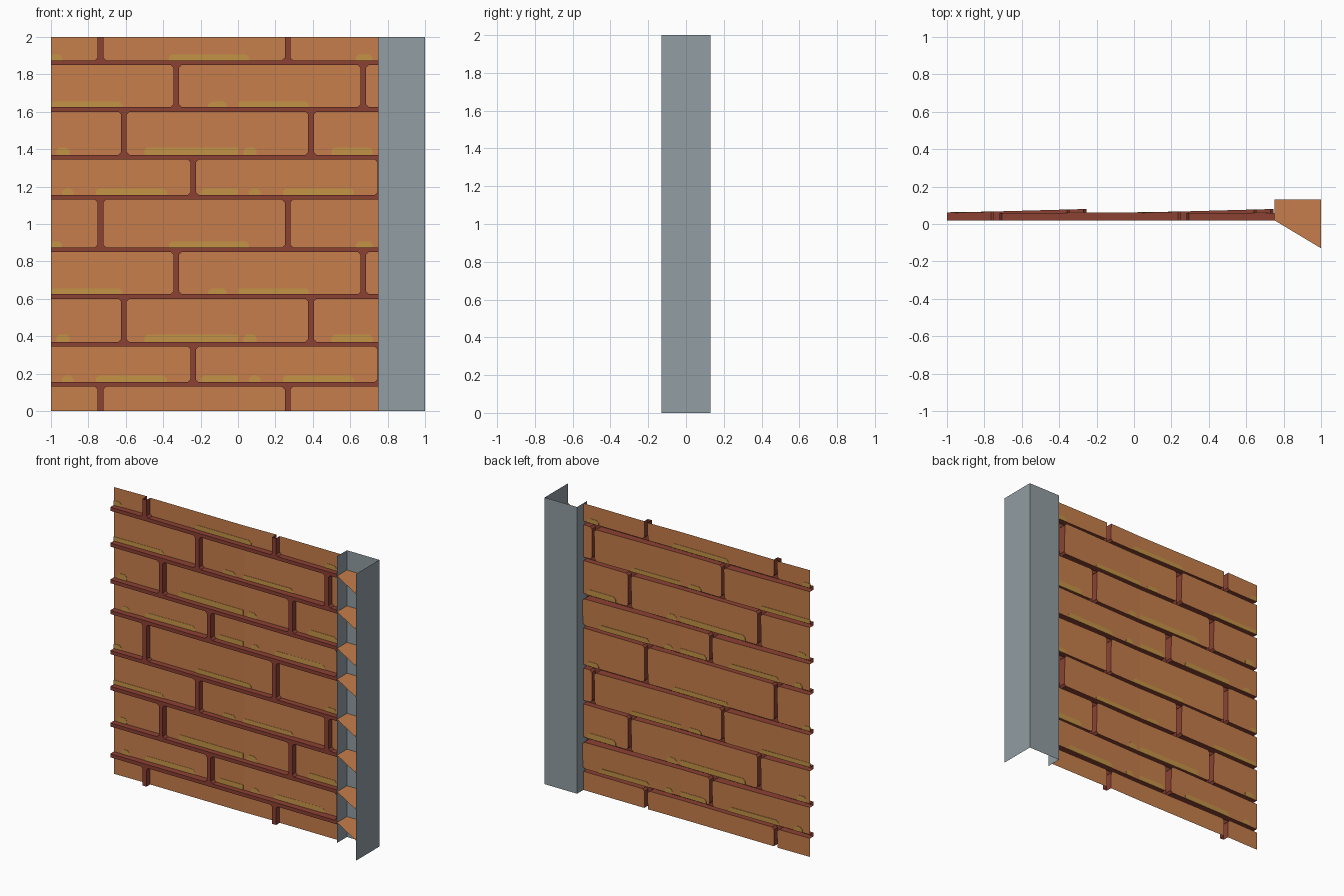
import bpy, bmesh

if "Cube" in bpy.data.objects:
    bpy.data.objects.remove(bpy.data.objects["Cube"])

FRONT, BACK, RIGHT = 0.02, 0.06, 0.75      # mortar front plane, brick plane, wall end


def material(name, rgb):
    m = bpy.data.materials.new(name)
    m.diffuse_color = (*rgb, 1)
    m.use_nodes = True
    m.node_tree.nodes["Principled BSDF"].inputs["Base Color"].default_value = m.diffuse_color
    return m


brick_mat = material("brick orange", (0.565, 0.208, 0.07))
mortar_mat = material("mortar red", (0.262, 0.053, 0.034))
patch_mat = material("worn yellow", (0.55, 0.295, 0.061))
steel_mat = material("steel grey", (0.283, 0.337, 0.366))


def face(bm, pts):
    return bm.faces.new([bm.verts.new(p) for p in pts])


def finish(bm, name, mat):
    bmesh.ops.remove_doubles(bm, verts=bm.verts, dist=1e-5)
    me = bpy.data.meshes.new(name)
    bm.to_mesh(me)
    bm.free()
    me.materials.append(mat)
    ob = bpy.data.objects.new(name, me)
    bpy.context.collection.objects.link(ob)


# One course per line: bottom, top, joint left, joint right, patch height, patches
COURSES = [
    (0.155, 0.345, 0.745, 0.775, 0.035, [(0.06, 0.12), (0.24, 0.62), (0.80, 1.0)]),
    (0.370, 0.600, 0.375, 0.405, 0.040, [(0.03, 0.10), (0.50, 1.0)]),
    (0.625, 0.850, 0.655, 0.685, 0.030, [(0.0, 0.38), (0.84, 0.94)]),
    (0.875, 1.130, 0.250, 0.280, 0.032, [(0.0, 0.06), (0.63, 1.0)]),
]
ROWS = [(z0, z1) for z0, z1 in ((0.13, 0.155), (0.345, 0.37), (0.60, 0.625), (0.85, 0.875))]

bricks, mortar, patches = bmesh.new(), bmesh.new(), bmesh.new()


def strip(x0, x1, z0, z1):
    face(mortar, [(x0, FRONT, z0), (x1, FRONT, z0), (x1, FRONT, z1), (x0, FRONT, z1)])


def add_brick(x0, x1, z0, z1, round_left, round_right, depth):
    """Recessed brick face, mortar walls round it and clipped corners."""
    c = 0.014
    lo, hi = z0 > 0.001, z1 < 1.999
    corners = [(x0, z0, round_left and lo, (0, c), (c, 0)),
               (x1, z0, round_right and lo, (-c, 0), (0, c)),
               (x1, z1, round_right and hi, (0, -c), (-c, 0)),
               (x0, z1, round_left and hi, (c, 0), (0, -c))]
    out = []
    for x, z, cut, a, b in corners:
        if cut:
            pa, pb = (x + a[0], z + a[1]), (x + b[0], z + b[1])
            out += [pa, pb]
            face(mortar, [(pa[0], FRONT, pa[1]), (x, FRONT, z), (pb[0], FRONT, pb[1])])
        else:
            out.append((x, z))
    face(bricks, [(x, depth(x, z), z) for x, z in out])
    for p, q in zip(out, out[1:] + out[:1]):
        open_edge = ((p[0] == q[0] == x0 and not round_left) or
                     (p[0] == q[0] == x1 and not round_right) or
                     (p[1] == q[1] == z0 and not lo) or (p[1] == q[1] == z1 and not hi))
        if not open_edge:
            face(mortar, [(p[0], FRONT, p[1]), (q[0], FRONT, q[1]),
                          (q[0], depth(*q), q[1]), (p[0], depth(*p), p[1])])


def add_patch(x0, x1, z0, h, depth):
    """Thin worn plate, visible on both sides of the brick sheet."""
    c, t = 0.016, 0.0025
    r0, r1 = (0 if x0 in (-1, 0) else c), (0 if x1 == 0 else c)
    out = [(x0, z0), (x1, z0), (x1, z0 + h - c), (x1 - r1, z0 + h),
           (x0 + r0, z0 + h), (x0, z0 + h - c)]
    out = [p for i, p in enumerate(out) if not (i == 5 and r0 == 0) and not (i == 2 and r1 == 0)]
    f = [(x, depth(x, z) - t, z) for x, z in out]
    b = [(x, depth(x, z) + t, z) for x, z in out]
    face(patches, f)
    face(patches, b[::-1])
    n = len(out)
    for i in range(n):
        j = (i + 1) % n
        face(patches, [f[j], f[i], b[i], b[j]])


# Wall: the brick pattern repeats every unit in x and z
for tz in (-1, 0, 1):
    for tx in (-1, 0):
        end = min(tx + 1, RIGHT)
        for z0, z1, j0, j1, ph, spots in COURSES:
            b, t = max(z0 + tz, 0), min(z1 + tz, 2)
            if t <= 0:
                continue

            def tilted(x, z, tx=tx, b=b, t=t):
                return BACK + 0.027 * (x - tx) * (0.55 + 0.45 * (z - b) / (t - b))

            def flat(x, z):
                return BACK

            add_brick(tx, tx + j0, b, t, False, True, tilted)
            strip(tx + j0, min(tx + j1, end), b, t)
            if tx + j1 < end:
                add_brick(tx + j1, end, b, t, True, False, flat)
            if z0 + tz < 0:
                continue
            for s0, s1 in spots:
                x0, x1 = tx + s0, min(tx + s1, 0 if tx < 0 else 0.72)
                if x1 > x0:
                    add_patch(x0, x1, b, ph, tilted if s0 < j0 else flat)
    if tz >= 0:
        for r0, r1 in ROWS:
            strip(-1, RIGHT, r0 + tz, r1 + tz)

finish(bricks, "brick_faces", brick_mat)
finish(mortar, "mortar_ridges", mortar_mat)
finish(patches, "worn_patches", patch_mat)

# Corner post: open sheet channel
post = bmesh.new()
profile = [(0.75, 0.02), (0.75, 0.13), (1.0, 0.13), (1.0, -0.13)]
for p, q in zip(profile, profile[1:]):
    face(post, [(*p, 0), (*p, 2), (*q, 2), (*q, 0)])
finish(post, "corner_post", steel_mat)

# Shelves inside the post, one at each mortar row
shelves = bmesh.new()
for tz in (0, 1):
    for r0, r1 in ROWS:
        face(shelves, [(x, y, (r0 + r1) / 2 + tz) for x, y in reversed(profile)])
finish(shelves, "post_shelves", brick_mat)
